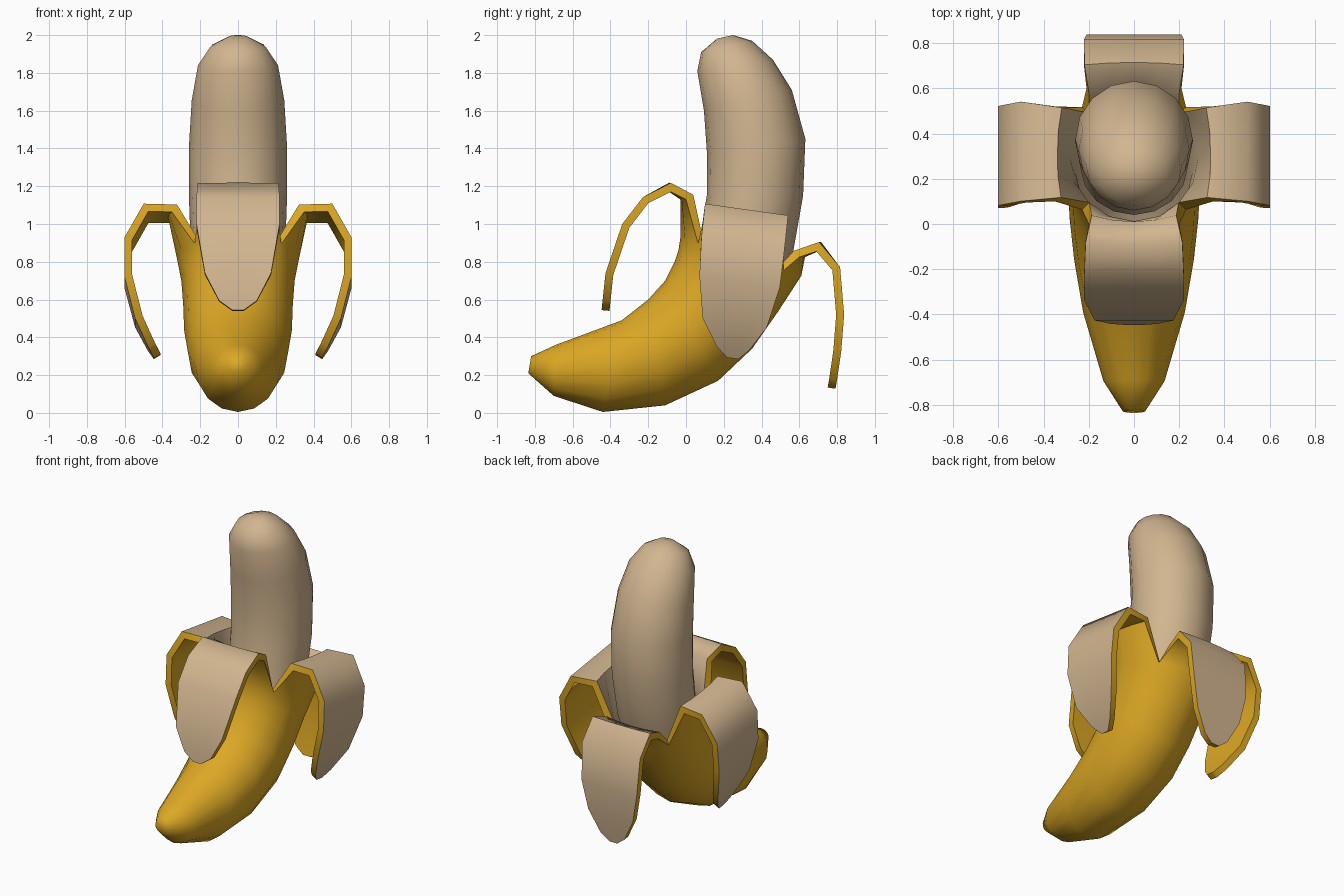
import bpy, bmesh, math
from mathutils import Vector

if "Cube" in bpy.data.objects:
    bpy.data.objects.remove(bpy.data.objects["Cube"])

SEG = 16


def material(name, rgb):
    m = bpy.data.materials.new(name)
    m.diffuse_color = (*rgb, 1)
    m.use_nodes = True
    m.node_tree.nodes["Principled BSDF"].inputs["Base Color"].default_value = m.diffuse_color
    return m


yellow = material("banana yellow", (0.72, 0.39, 0.018))
cream = material("pale flesh", (0.64, 0.465, 0.28))


def ring(bm, upper, lower, rx):
    """Ellipse across x, spanning two side-view (y, z) points."""
    a, b = Vector((0, *upper)), Vector((0, *lower))
    c, e = (a + b) / 2, (a - b) / 2
    out = []
    for k in range(SEG):
        t = 2 * math.pi * k / SEG
        out.append(bm.verts.new(c + e * math.sin(t) + Vector((rx * math.cos(t), 0, 0))))
    return out


def bridge(bm, a, b, closed=True):
    n = len(a)
    for k in range(n if closed else n - 1):
        j = (k + 1) % n
        bm.faces.new((a[k], b[k], b[j], a[j]))


def finish(bm, name, mats, thickness=0):
    me = bpy.data.meshes.new(name)
    bm.to_mesh(me)
    bm.free()
    ob = bpy.data.objects.new(name, me)
    bpy.context.collection.objects.link(ob)
    for m in mats:
        me.materials.append(m)
    bpy.ops.object.select_all(action='DESELECT')
    bpy.context.view_layer.objects.active = ob
    ob.select_set(True)
    if thickness:
        s = ob.modifiers.new("thickness", 'SOLIDIFY')
        s.thickness = thickness
        s.offset = -1
        s.use_even_offset = True
        s.material_offset = 1
        s.material_offset_rim = 0
        bpy.ops.object.modifier_apply(modifier=s.name)
    bpy.ops.object.shade_smooth_by_angle(angle=math.radians(62))
    return ob


# Peel: closed lower skin
bm = bmesh.new()
skin = [((-0.82, 0.30), (-0.835, 0.21), 0.05),
        ((-0.69, 0.36), (-0.70, 0.09), 0.135),
        ((-0.34, 0.49), (-0.44, 0.005), 0.225),
        ((-0.20, 0.60), (-0.11, 0.04), 0.265),
        ((-0.11, 0.70), (0.17, 0.17), 0.285),
        ((-0.06, 0.80), (0.35, 0.34), 0.29),
        ((-0.04, 0.86), (0.49, 0.54), 0.30),
        ((-0.03, 0.925), (0.61, 0.725), 0.325)]
rings = [ring(bm, *s) for s in skin]
bm.faces.new(rings[0])
for a, b in zip(rings, rings[1:]):
    bridge(bm, a, b)
rim = rings[-1]

# Peel: four curled strips, sections as (outward, z, sideways centre, half width, bulge)
front = [(0.03, 1.13, 0, 0.20, 0.03), (0.09, 1.17, 0, 0.215, 0.01), (0.20, 1.11, 0, 0.22, 0),
         (0.30, 0.98, 0, 0.22, 0), (0.385, 0.73, 0, 0.175, 0), (0.40, 0.59, 0, 0.10, 0),
         (0.405, 0.54, 0, 0.03, 0)]
back = [(0.63, 0.825, 0, 0.21, 0.03), (0.70, 0.855, 0, 0.22, 0.01), (0.775, 0.755, 0, 0.22, 0),
        (0.795, 0.52, 0, 0.21, 0), (0.78, 0.33, 0, 0.17, 0), (0.758, 0.18, 0, 0.09, 0),
        (0.75, 0.135, 0, 0.03, 0)]
side = [(0.37, 1.035, 0.31, 0.21, 0.02), (0.475, 1.035, 0.315, 0.22, 0.0), (0.56, 0.885, 0.30, 0.22, 0),
        (0.56, 0.70, 0.285, 0.213, 0), (0.505, 0.49, 0.26, 0.17, 0), (0.44, 0.36, 0.25, 0.085, 0),
        (0.41, 0.31, 0.25, 0.03, 0)]
for mid, out, sections, tilt in ((0, (1, 0), side, -0.14), (4, (0, -1), front, 0),
                                 (8, (-1, 0), side, -0.14), (12, (0, 1), back, 0)):
    o = Vector((*out, 0))
    lat = Vector((out[1], -out[0], 0))
    prev = [rim[(mid + k) % SEG] for k in range(-2, 3)]
    for d, z, yc, w, bulge in sections:
        row = []
        for k in range(-2, 3):
            s = k / 2
            p = o * (d - bulge * s * s) + lat * (w * s)
            p.z = z + tilt * p.y
            p.y += yc
            row.append(bm.verts.new(p))
        bridge(bm, prev, row, closed=False)
        prev = row
finish(bm, "peel", (yellow, cream), 0.042)

# Flesh: bare fruit rising out of the peel
bm = bmesh.new()
fruit = [((0.04, 0.75), (0.46, 0.58), 0.235),
         ((0.07, 0.90), (0.565, 0.84), 0.25),
         ((0.11, 1.15), (0.62, 1.15), 0.26),
         ((0.112, 1.36), (0.632, 1.45), 0.26),
         ((0.095, 1.60), (0.56, 1.71), 0.245),
         ((0.06, 1.81), (0.46, 1.87), 0.212),
         ((0.08, 1.91), (0.35, 1.97), 0.145),
         ((0.165, 1.982), (0.25, 2.0), 0.05)]
rings = [ring(bm, *s) for s in fruit]
bm.faces.new(rings[0])
for a, b in zip(rings, rings[1:]):
    bridge(bm, a, b)
bm.faces.new(rings[-1][::-1])
bmesh.ops.recalc_face_normals(bm, faces=bm.faces)
finish(bm, "flesh", (cream,))
